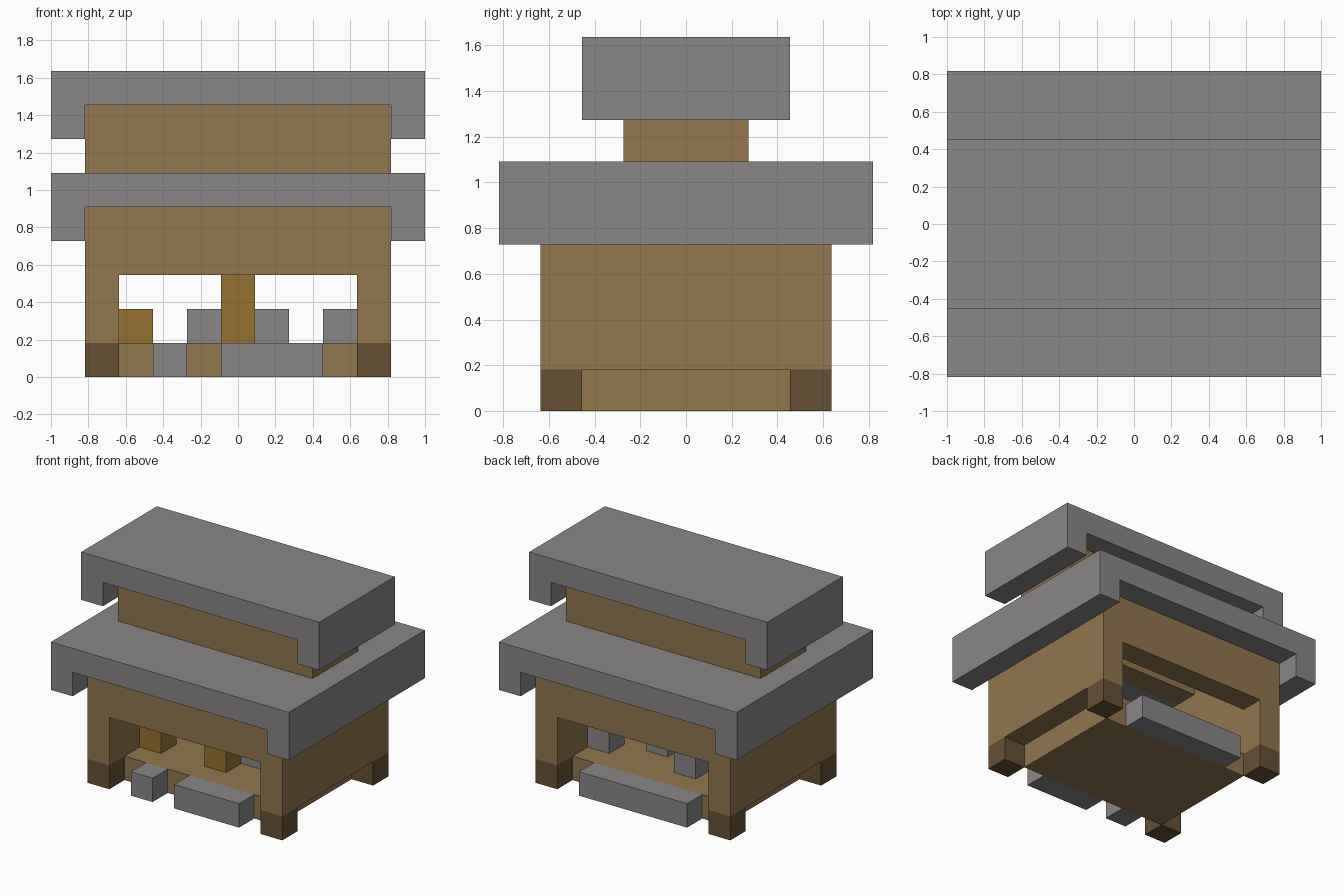
import bpy
import bmesh
from mathutils import Matrix, Vector

cube = bpy.data.objects.get("Cube")
if cube:
    bpy.data.objects.remove(cube, do_unlink=True)

U = 2 / 11  # one building block


def material(name, rgb):
    mat = bpy.data.materials.new(name)
    mat.use_nodes = True
    color = (*rgb, 1)
    mat.diffuse_color = color
    mat.node_tree.nodes["Principled BSDF"].inputs["Base Color"].default_value = color
    return mat


stone = material("grey stone", (0.25, 0.24, 0.24))
wood = material("brown wood", (0.283, 0.181, 0.073))
dark_wood = material("dark wood", (0.133, 0.080, 0.034))
gold = material("golden wood", (0.305, 0.165, 0.032))


def blocks(name, mat, *boxes):
    """One object from boxes, each given as x, y and z ranges in blocks."""
    bm = bmesh.new()
    for ranges in boxes:
        size = Vector([(b - a) * U for a, b in ranges])
        mid = Vector([(a + b) / 2 * U for a, b in ranges])
        matrix = Matrix.Translation(mid) @ Matrix.Diagonal((*size, 1))
        bmesh.ops.create_cube(bm, size=1, matrix=matrix)
    mesh = bpy.data.meshes.new(name)
    bm.to_mesh(mesh)
    bm.free()
    mesh.materials.append(mat)
    obj = bpy.data.objects.new(name, mesh)
    bpy.context.collection.objects.link(obj)
    return obj


def both(a, b):
    """A range and its mirror image."""
    return [(a, b), (-b, -a)]


def span(half):
    return (-half, half)


outer = both(4.5, 5.5)
ends = both(3.5, 4.5)
feet = both(2.5, 3.5)

# Corner feet and raised floor
blocks("corner_feet", dark_wood, *[(x, y, (0, 1)) for x in ends for y in feet])
blocks("floor", wood, (span(3.5), span(2.5), (0, 1)))

# Lower hall: side walls, with lintels above the open front and back
blocks("side_walls", wood, *[(x, span(3.5), (1, 5)) for x in ends])
blocks("lintels", wood, *[(span(3.5), y, (3, 5)) for y in feet])

# Steps along the front and back
front, back = (-3.5, -2.5), (2.5, 3.5)
blocks("front_steps", stone,
       ((-2.5, -1.5), front, (0, 1)),
       ((-0.5, 2.5), front, (0, 1)))
blocks("back_step", stone, (span(2.5), back, (0, 1)))

# Furnishings on the floor
blocks("gold_pillar", gold, (span(0.5), (-1.5, -0.5), (1, 3)))
blocks("gold_block", gold, ((-3.5, -2.5), (-1.5, -0.5), (1, 2)))
blocks("stone_seats", stone,
       ((0.5, 1.5), span(0.5), (1, 2)),
       ((-1.5, -0.5), (0.5, 1.5), (1, 2)),
       ((2.5, 3.5), (0.5, 1.5), (1, 2)))

# Lower roof: slab around the upper storey, with hanging ends
blocks("lower_roof", stone,
       *[(span(5.5), y, (5, 6)) for y in both(1.5, 4.5)],
       *[(x, span(1.5), (5, 6)) for x in outer],
       *[(x, span(4.5), (4, 5)) for x in outer])

# Hollow upper storey
blocks("upper_walls", wood,
       *[(span(4.5), y, (5, 8)) for y in both(0.5, 1.5)],
       *[(x, span(0.5), (5, 8)) for x in ends])

# Upper roof: solid slab with hanging ends
blocks("upper_roof", stone,
       (span(5.5), span(2.5), (8, 9)),
       *[(x, span(2.5), (7, 8)) for x in outer])
